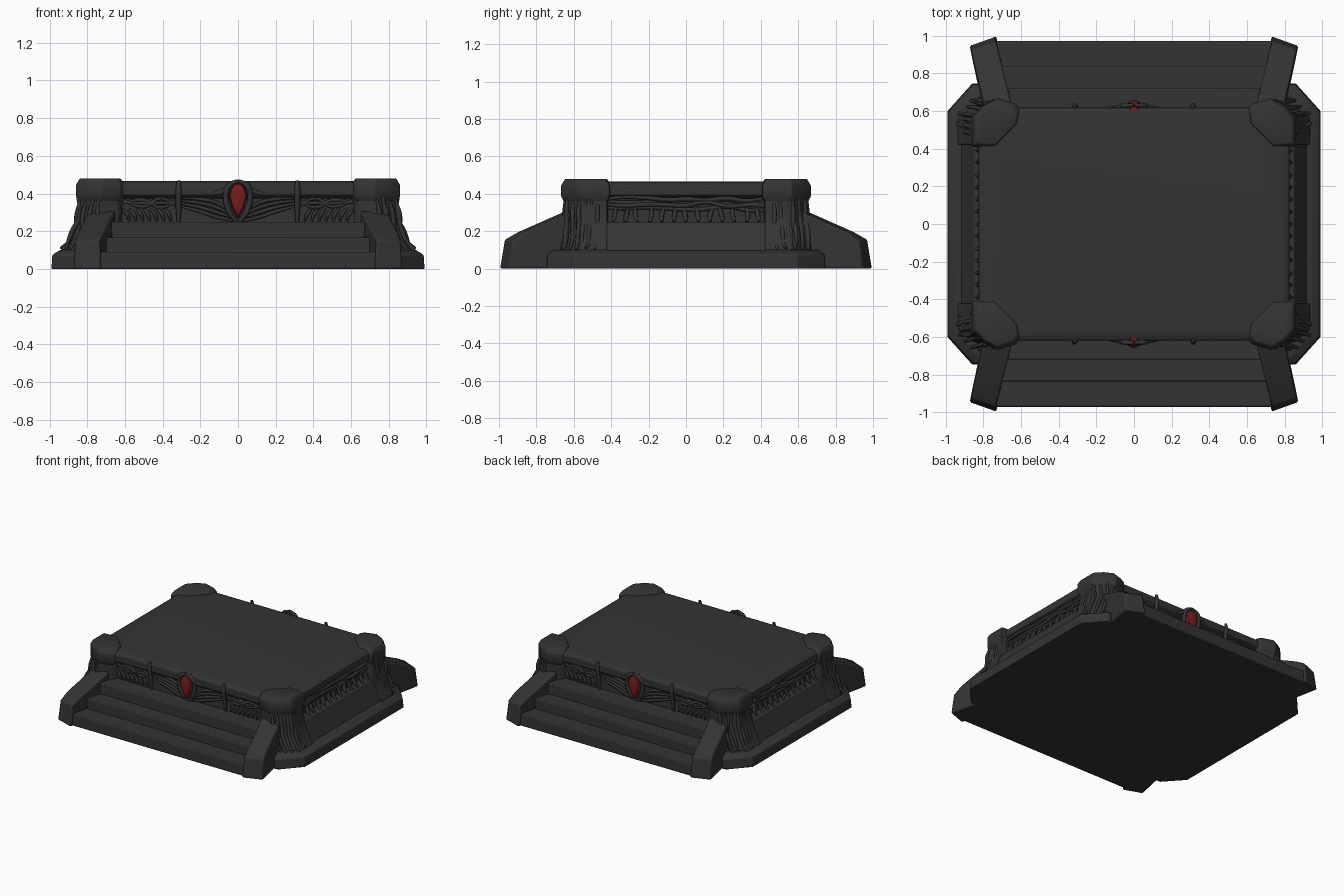
import bpy, bmesh, math, random
from mathutils import Vector

random.seed(4)
cube = bpy.data.objects.get("Cube")
if cube:
    bpy.data.objects.remove(cube, do_unlink=True)


def material(name, rgb):
    m = bpy.data.materials.new(name)
    m.use_nodes = True
    m.diffuse_color = (*rgb, 1)
    node = next(n for n in m.node_tree.nodes if n.type == 'BSDF_PRINCIPLED')
    node.inputs["Base Color"].default_value = (*rgb, 1)
    return m


STONE = material("dark stone", (0.034, 0.034, 0.034))
RED = material("red gem", (0.17, 0.012, 0.012))
CORNERS = [("front_left", 1, -1), ("front_right", -1, -1),
           ("back_left", 1, 1), ("back_right", -1, 1)]


def finish(name, bm, mat=STONE, bevel=0.0):
    bmesh.ops.recalc_face_normals(bm, faces=bm.faces)
    me = bpy.data.meshes.new(name)
    bm.to_mesh(me)
    bm.free()
    ob = bpy.data.objects.new(name, me)
    bpy.context.collection.objects.link(ob)
    me.materials.append(mat)
    if bevel:
        mod = ob.modifiers.new("soft edges", 'BEVEL')
        mod.width, mod.segments, mod.limit_method = bevel, 2, 'ANGLE'
    bpy.ops.object.select_all(action='DESELECT')
    ob.select_set(True)
    bpy.context.view_layer.objects.active = ob
    bpy.ops.object.shade_smooth_by_angle(angle=math.radians(35))
    return ob


def loft(name, rings, mat=STONE, bevel=0.0):
    """Skin a stack of equal-length point rings and cap both ends."""
    bm = bmesh.new()
    vs = [[bm.verts.new(p) for p in r] for r in rings]
    n = len(rings[0])
    for a, b in zip(vs, vs[1:]):
        for i in range(n):
            j = (i + 1) % n
            bm.faces.new((a[i], a[j], b[j], b[i]))
    bm.faces.new(vs[0])
    bm.faces.new(vs[-1])
    return finish(name, bm, mat, bevel)


def octagon(x, y, cx, cy, z):
    """Rectangle with half sizes x, y and corners cut by cx, cy."""
    quad = [(x, y - cy), (x - cx, y)]
    pts = quad + [(-a, b) for a, b in quad[::-1]]
    pts += [(-a, -b) for a, b in quad] + [(a, -b) for a, b in quad[::-1]]
    return [(a, b, z) for a, b in pts]


def tubes(name, paths, radius):
    """Carved tendrils: smooth tapered tubes along point paths."""
    cu = bpy.data.curves.new(name, 'CURVE')
    cu.dimensions = '3D'
    cu.bevel_depth, cu.bevel_resolution, cu.resolution_u = radius, 1, 4
    cu.use_fill_caps = True
    for path in paths:
        sp = cu.splines.new('BEZIER')
        sp.bezier_points.add(len(path) - 1)
        for i, (bp, p) in enumerate(zip(sp.bezier_points, path)):
            bp.co = p
            bp.handle_left_type = bp.handle_right_type = 'AUTO'
            bp.radius = 1.0 if 0 < i < len(path) - 1 else 0.6
    cu.materials.append(STONE)
    ob = bpy.data.objects.new(name, cu)
    bpy.context.collection.objects.link(ob)


# Plinth with cut corners, sloping side walls, recessed band and top slab
loft("plinth", [octagon(.99, .745, .13, .145, 0), octagon(.985, .74, .13, .145, .075),
                octagon(.945, .71, .12, .135, .1)], bevel=.006)
loft("side_walls", [octagon(.92, .62, .14, .12, .09), octagon(.885, .605, .12, .1, .16),
                    octagon(.85, .595, .1, .1, .25)], bevel=.006)
loft("recessed_band", [octagon(.785, .585, .08, .08, .2), octagon(.785, .585, .08, .08, .4)])
loft("top_slab", [octagon(.79, .595, .09, .09, .375), octagon(.825, .618, .09, .09, .395),
                  octagon(.825, .618, .09, .09, .445), octagon(.80, .595, .09, .09, .462),
                  octagon(.735, .54, .1, .1, .466)], bevel=.005)

# Three steps, on both the front and the back
for i, (w, d, lo, hi) in enumerate([(.76, .97, 0, .09), (.75, .835, .08, .167), (.74, .72, .15, .25)]):
    loft(f"step_{i + 1}", [octagon(w, d, .01, .01, lo), octagon(w, d, .01, .01, hi)], bevel=.01)

# Corner caps, flared pillars and sloping stair cheeks
CAP = [(.60, .60), (.625, .637), (.725, .668), (.80, .63), (.86, .565), (.86, .41), (.74, .40), (.61, .53)]
MID = Vector((.735, .535))


def cap_ring(sx, sy, scale, z, shift=0.0):
    pts = [MID + (Vector(p) - MID) * scale for p in CAP]
    return [(sx * (p.x + shift * max(0, (p.x - .6) / .25)), sy * p.y, z) for p in pts]


for tag, sx, sy in CORNERS:
    loft("corner_cap_" + tag, [cap_ring(sx, sy, s, z) for s, z in
         ((.88, .355), (1, .385), (1, .445), (.86, .476), (.8, .48))], bevel=.006)
    loft("pillar_" + tag, [cap_ring(sx, sy, .9, z, f) for z, f in
         ((.08, .1), (.12, .075), (.18, .042), (.25, .018), (.32, .002), (.39, 0))], bevel=.005)
    cheek = [[(.73, .985, 0), (.872, .935, 0), (.865, .915, .145), (.735, .96, .155)],
             [(.72, .93, 0), (.86, .885, 0), (.85, .86, .195), (.715, .90, .195)],
             [(.65, .64, 0), (.80, .60, 0), (.79, .60, .31), (.65, .64, .31)]]
    loft("stair_cheek_" + tag, [[(sx * x, sy * y * (1.012 if k == 0 else 1), z) for x, y, z in r]
                                for k, r in enumerate(cheek)], bevel=.01)

    # Root-like ribs running down the outer pillar faces
    ribs = []
    for k in range(7):
        t = k / 6
        x, y = .74 + .1 * min(1, t * 2), .655 - .2 * max(0, t - .12)
        for _ in range(1 + k % 2):
            w = random.uniform(-.012, .012)
            ribs.append([(sx * (x + w), sy * (y - .01), .38),
                         (sx * (x + .008 - w), sy * (y - .005), .29),
                         (sx * (x + .035 + w), sy * (y + w), .19),
                         (sx * (x + .085 - w), sy * (y + .01), .1)])
    tubes("pillar_roots_" + tag, ribs, .013)

    # Thorn at the pillar foot
    tubes("thorn_" + tag, [[(sx * .84, sy * .49, .22), (sx * .885, sy * .51, .15),
                            (sx * .94, sy * .535, .11)]], .014)

# Carved bands, posts and gem on front and back
for face, sy in (("front", -1), ("back", 1)):
    vines, roots, posts = [], [], []
    for s in (-1, 1):
        def at(x, z, y=.592):
            return (s * x, sy * y, z)
        # Wings sweeping out from the gem
        for k in range(4):
            vines.append([at(.03 + .008 * k, .255 + .02 * k, .60), at(.11, .275 + .025 * k),
                          at(.2, .305 + .022 * k), at(.31, .335 + .014 * k)])
        # Twisting branches beyond the post
        for k in range(3):
            vines.append([at(.32, .33 + .02 * k), at(.41, .375 - .025 * k),
                          at(.5, .33 + .018 * k), at(.63, .375 - .015 * k)])
        for k in range(7):
            x = .355 + .037 * k
            roots.append([at(x, .255), at(x + .012, .29, .6), at(x + .035, .32)])
        posts.append([at(.315, .25, .60), at(.315, .33, .61), at(.315, .42, .625), at(.315, .468, .618)])
        # Frame around the gem
        posts.append([at(.008, .25, .605), at(.045, .3, .615), at(.065, .38, .62),
                      at(.05, .44, .628), at(0, .468, .63)])
        posts.append([at(.05, .43, .62), at(.08, .412, .617), at(.13, .40, .612)])
    tubes("vines_" + face, vines, .011)
    tubes("small_roots_" + face, roots, .011)
    tubes("posts_and_frame_" + face, posts, .016)

    # Faceted teardrop gem
    bm = bmesh.new()
    rim = [(0, .265), (.032, .32), (.05, .39), (.04, .43), (.018, .46)]
    rim += [(-x, z) for x, z in rim[:0:-1]]
    outer = [bm.verts.new((x, sy * .60, z)) for x, z in rim]
    inner = [bm.verts.new((x * .85, sy * .64, .38 + (z - .38) * .85)) for x, z in rim]
    tip = bm.verts.new((0, sy * .66, .395))
    for i in range(len(rim)):
        j = (i + 1) % len(rim)
        bm.faces.new((outer[i], outer[j], inner[j], inner[i]))
        bm.faces.new((inner[i], inner[j], tip))
    bm.faces.new(outer)
    finish("gem_" + face, bm, RED)

# Carved bands on the left and right sides
for face, sx in (("left", 1), ("right", -1)):
    vines, roots = [], []
    for k in range(4):
        z = .325 + .017 * k
        vines.append([(sx * (.80 + .006 * (k % 2)), -.44 + .11 * i, z + random.uniform(-.014, .014))
                      for i in range(9)])
    for k in range(13):
        y = -.39 + .065 * k
        roots.append([(sx * .835, y, .25), (sx * .815, y + random.uniform(-.01, .01), .28),
                      (sx * .80, y + random.uniform(-.02, .02), .335)])
    tubes("side_vines_" + face, vines, .013)
    tubes("side_roots_" + face, roots, .014)
